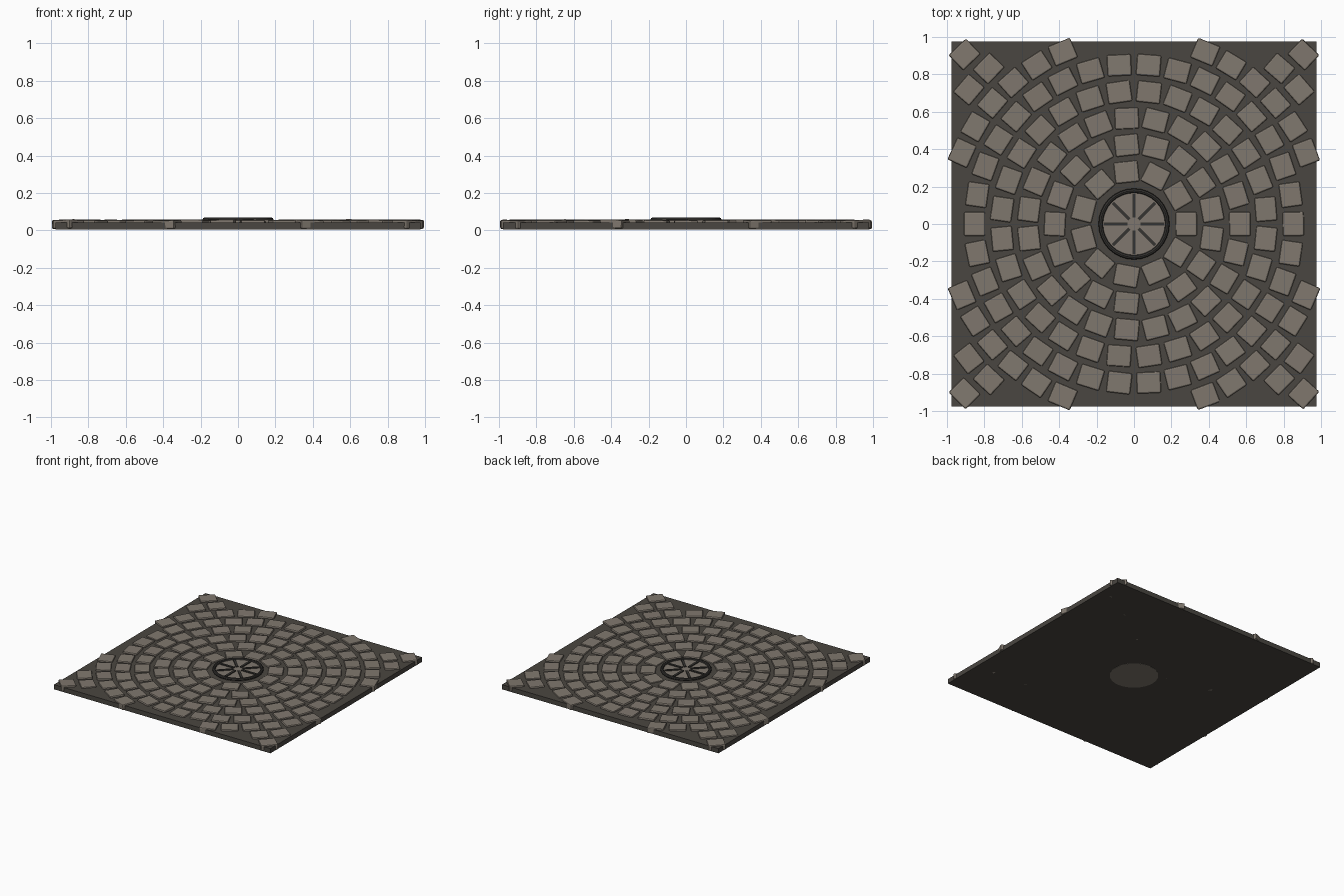
import bpy, bmesh, math, random
from mathutils import Matrix, Euler, Vector

if "Cube" in bpy.data.objects:
    bpy.data.objects.remove(bpy.data.objects["Cube"])

random.seed(7)


def material(name, rgb):
    m = bpy.data.materials.new(name)
    m.diffuse_color = (*rgb, 1)
    m.use_nodes = True
    m.node_tree.nodes["Principled BSDF"].inputs["Base Color"].default_value = m.diffuse_color
    return m


MORTAR = material("dark mortar", (0.068, 0.061, 0.052))
STONE = material("warm grey stone", (0.215, 0.187, 0.156))
IRON = material("dark iron", (0.036, 0.034, 0.031))


def finish(name, bm, mat):
    bmesh.ops.recalc_face_normals(bm, faces=bm.faces)
    me = bpy.data.meshes.new(name)
    bm.to_mesh(me)
    bm.free()
    me.materials.append(mat)
    ob = bpy.data.objects.new(name, me)
    bpy.context.collection.objects.link(ob)
    return ob


def add_box(bm, size, matrix):
    scale = Matrix.Diagonal((*size, 1))
    return bmesh.ops.create_cube(bm, size=1, matrix=matrix @ scale)["verts"]


# Square slab under the paving
bm = bmesh.new()
add_box(bm, (1.954, 1.954, 0.038), Matrix.Translation((0, 0, 0.024)))
finish("mortar_slab", bm, MORTAR)

# Concentric rings of worn setts, alternate rings staggered by half a stone
bm = bmesh.new()
for ring in range(8):
    radius = 0.28 + 0.143 * ring
    count = int(math.tau * radius / 0.154)
    for i in range(count):
        a = (i + 0.5 * (ring % 2)) * math.tau / count
        x, y = radius * math.cos(a), radius * math.sin(a)
        if max(abs(x), abs(y)) > 0.922:
            continue
        tilt = Euler((random.uniform(-0.03, 0.03), random.uniform(-0.03, 0.03),
                      a + random.uniform(-0.05, 0.05)))
        z = 0.032 + random.uniform(-0.002, 0.002)
        place = Matrix.Translation((x, y, z)) @ tilt.to_matrix().to_4x4()
        add_box(bm, (0.113, 0.128, 0.047), place)
setts = finish("paving_setts", bm, STONE)
bev = setts.modifiers.new("worn_edges", "BEVEL")
bev.width = 0.008
bev.segments = 2

# Drain cover disc
bm = bmesh.new()
bmesh.ops.create_cone(bm, cap_ends=True, segments=32, radius1=0.18, radius2=0.18,
                      depth=0.053, matrix=Matrix.Translation((0, 0, 0.0305)))
finish("drain_cover", bm, STONE)

# Raised rim around the cover
bpy.ops.mesh.primitive_torus_add(major_radius=0.178, minor_radius=0.012,
                                 major_segments=32, minor_segments=8,
                                 location=(0, 0, 0.057))
rim = bpy.context.object
rim.name = "drain_rim"
rim.data.materials.append(IRON)
bpy.ops.object.shade_smooth_by_angle()

# Eight radial bars
bm = bmesh.new()
for i in range(8):
    add_box(bm, (0.125, 0.018, 0.012),
            Matrix.Rotation(i * math.tau / 8, 4, "Z") @ Matrix.Translation((0.098, 0, 0.058)))
finish("drain_bars", bm, IRON)
